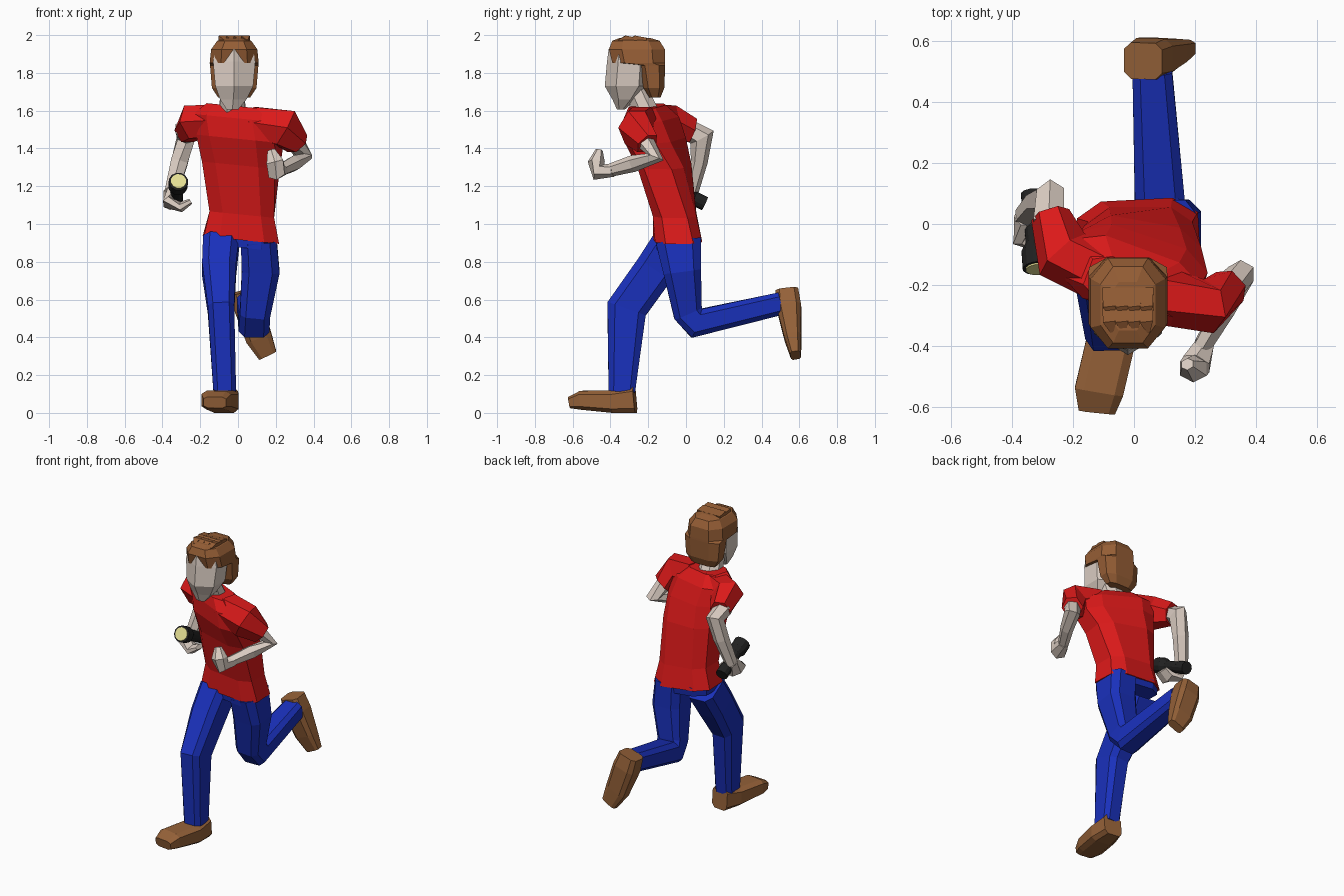
import bpy, bmesh, math
from mathutils import Vector, Matrix

X, Z = Vector((1, 0, 0)), Vector((0, 0, 1))


def material(name, col):
    m = bpy.data.materials.new(name)
    m.diffuse_color = (*col, 1)
    return m


SKIN = material("skin", (0.72, 0.62, 0.55))
RED = material("shirt_red", (0.72, 0.01, 0.01))
BLUE = material("trouser_blue", (0.01, 0.03, 0.5))
BROWN = material("shoe_brown", (0.3, 0.12, 0.04))
HAIR = material("hair_brown", (0.3, 0.11, 0.035))
BLACK = material("black", (0.015, 0.015, 0.015))
LENS = material("lens_yellow", (0.8, 0.75, 0.3))


def ring_shape(n, square):
    """Unit cross-section with n sides, reaching +-1 on both axes."""
    pts = []
    for i in range(n):
        a = 2 * math.pi * (i + 0.5) / n
        c, s = math.cos(a), math.sin(a)
        pts.append((math.copysign(abs(c) ** square, c) if abs(c) > 1e-6 else 0,
                    math.copysign(abs(s) ** square, s) if abs(s) > 1e-6 else 0))
    mx, my = max(p[0] for p in pts), max(p[1] for p in pts)
    return [(p[0] / mx, p[1] / my) for p in pts]


def loft(name, secs, mat, n=6, square=1.0, ref=X, normal=None):
    """Skin through sections (x, y, z, half width, half depth, yaw degrees)."""
    bm = bmesh.new()
    shape = ring_shape(n, square)
    cs = [Vector(s[:3]) for s in secs]
    rings = []
    for i, s in enumerate(secs):
        if normal:
            t = Vector(normal).normalized()
        else:
            t = Vector()
            if i > 0:
                t += (cs[i] - cs[i - 1]).normalized()
            if i < len(cs) - 1:
                t += (cs[i + 1] - cs[i]).normalized()
            t.normalize()
        r = ref.copy()
        if len(s) > 5:
            r = Matrix.Rotation(math.radians(s[5]), 3, 'Z') @ r
        u = (r - t * r.dot(t)).normalized()
        v = t.cross(u)
        rings.append([bm.verts.new(cs[i] + u * s[3] * a + v * s[4] * b) for a, b in shape])
    for r0, r1 in zip(rings, rings[1:]):
        for k in range(n):
            bm.faces.new((r0[k], r0[(k + 1) % n], r1[(k + 1) % n], r1[k]))
    bm.faces.new(rings[0][::-1])
    bm.faces.new(rings[-1])
    bmesh.ops.recalc_face_normals(bm, faces=bm.faces)
    me = bpy.data.meshes.new(name)
    bm.to_mesh(me)
    bm.free()
    me.materials.append(mat)
    ob = bpy.data.objects.new(name, me)
    bpy.context.collection.objects.link(ob)
    return ob


# Shirt: leaning, twisting torso and two sleeves
loft("shirt_torso", [
    (.015, -.045, .915, .20, .125, 3), (.02, -.06, 1.05, .172, .115, 0),
    (.015, -.115, 1.31, .197, .125, -10), (.01, -.165, 1.45, .22, .13, -18),
    (-.01, -.185, 1.56, .22, .11, -20), (-.02, -.205, 1.625, .14, .075, -20)],
    RED, n=8, square=.6, normal=(.1, 0, 1))
loft("right_sleeve", [
    (-.08, -.17, 1.55, .08, .10), (-.235, -.10, 1.54, .09, .10),
    (-.275, .03, 1.495, .065, .065)], RED, ref=Z)
loft("left_sleeve", [
    (.08, -.23, 1.54, .08, .10), (.245, -.27, 1.51, .10, .09),
    (.315, -.205, 1.425, .06, .065)], RED, ref=Z)

# Trousers
loft("trouser_hips", [
    (.015, -.045, .935, .185, .118), (.015, -.045, .875, .18, .11)],
    BLUE, n=8, square=.6, normal=(.1, 0, 1))
loft("front_leg", [
    (-.09, -.075, .90, .095, .105), (-.10, -.165, .76, .09, .105),
    (-.09, -.315, .55, .07, .107), (-.07, -.34, .11, .06, .07)],
    BLUE, n=8, square=.55)
loft("back_leg", [
    (.11, -.04, .91, .095, .12), (.12, -.02, .75, .10, .10),
    (.09, .01, .53, .08, .078), (.085, .055, .475, .082, .08),
    (.06, .50, .578, .065, .06)], BLUE, n=8, square=.55)

# Shoes
loft("front_shoe", [
    (-.06, -.27, .07, .06, .07), (-.075, -.38, .06, .08, .06),
    (-.115, -.55, .067, .08, .05), (-.122, -.615, .055, .06, .03)],
    BROWN, n=8, square=.5)
loft("back_shoe", [
    (.03, .535, .645, .065, .06), (.055, .545, .56, .075, .065),
    (.11, .565, .40, .07, .045), (.157, .58, .305, .05, .027)],
    BROWN, n=8, square=.5)

# Arms and hands
loft("right_arm", [
    (-.28, 0, 1.505, .05, .055), (-.275, .085, 1.46, .045, .07),
    (-.31, .07, 1.33, .045, .045), (-.355, .025, 1.16, .035, .038)], SKIN)
loft("right_hand", [
    (-.355, .025, 1.17, .035, .04), (-.365, -.02, 1.11, .055, .035),
    (-.30, -.04, 1.09, .055, .028), (-.25, -.04, 1.12, .045, .015)],
    SKIN, ref=Vector((0, 1, 0)))
loft("left_arm", [
    (.30, -.22, 1.44, .045, .05), (.35, -.165, 1.355, .042, .05),
    (.295, -.28, 1.32, .035, .045), (.225, -.40, 1.285, .028, .035)], SKIN)
loft("left_hand", [
    (.235, -.385, 1.285, .03, .035), (.205, -.46, 1.275, .045, .05),
    (.195, -.475, 1.33, .045, .045), (.175, -.46, 1.39, .02, .02)], SKIN)

# Neck and face with a central ridge
loft("neck", [(-.03, -.20, 1.57, .075, .065), (-.03, -.26, 1.70, .06, .06)], SKIN,
     n=8)
loft("face", [
    (-.03, -.345, 1.605, .03, .02), (-.025, -.325, 1.66, .07, .065),
    (-.02, -.31, 1.73, .10, .12), (-.02, -.30, 1.86, .112, .118),
    (-.02, -.30, 1.925, .10, .11), (-.02, -.29, 1.95, .08, .09)],
    SKIN, normal=(0, 0, 1))

# Hair: back of head, cap and small tufts
loft("hair", [
    (-.02, -.165, 1.67, .085, .03), (-.02, -.17, 1.72, .118, .055),
    (-.02, -.18, 1.84, .128, .07), (-.02, -.25, 1.852, .13, .14),
    (-.02, -.26, 1.925, .122, .148), (-.02, -.265, 1.97, .09, .125),
    (-.02, -.27, 1.985, .055, .08)], HAIR, n=8, square=.7, normal=(0, 0, 1))
for i in range(4):
    for j in range(2):
        x, y = -.08 + .04 * i, -.27 - .05 * j
        loft(f"hair_tuft_{i}_{j}", [
            (x, y + .06, 1.972, .024, .014), (x, y, 1.982, .022, .015),
            (x + .008, y - .035, 1.972, .005, .005)], HAIR, n=4)

# Torch held in the right hand
front, back = Vector((-.315, -.145, 1.225)), Vector((-.333, .10, 1.108))


def torch_part(name, mat, stations):
    secs = [(*front.lerp(back, t), r, r) for t, r in stations]
    loft(name, secs, mat, n=12)


torch_part("torch_body", BLACK, [(0, .05), (.22, .05), (.34, .034), (.74, .034),
                                 (.76, .038), (1, .038)])
torch_part("torch_lens", LENS, [(-.02, .04), (.03, .04)])
